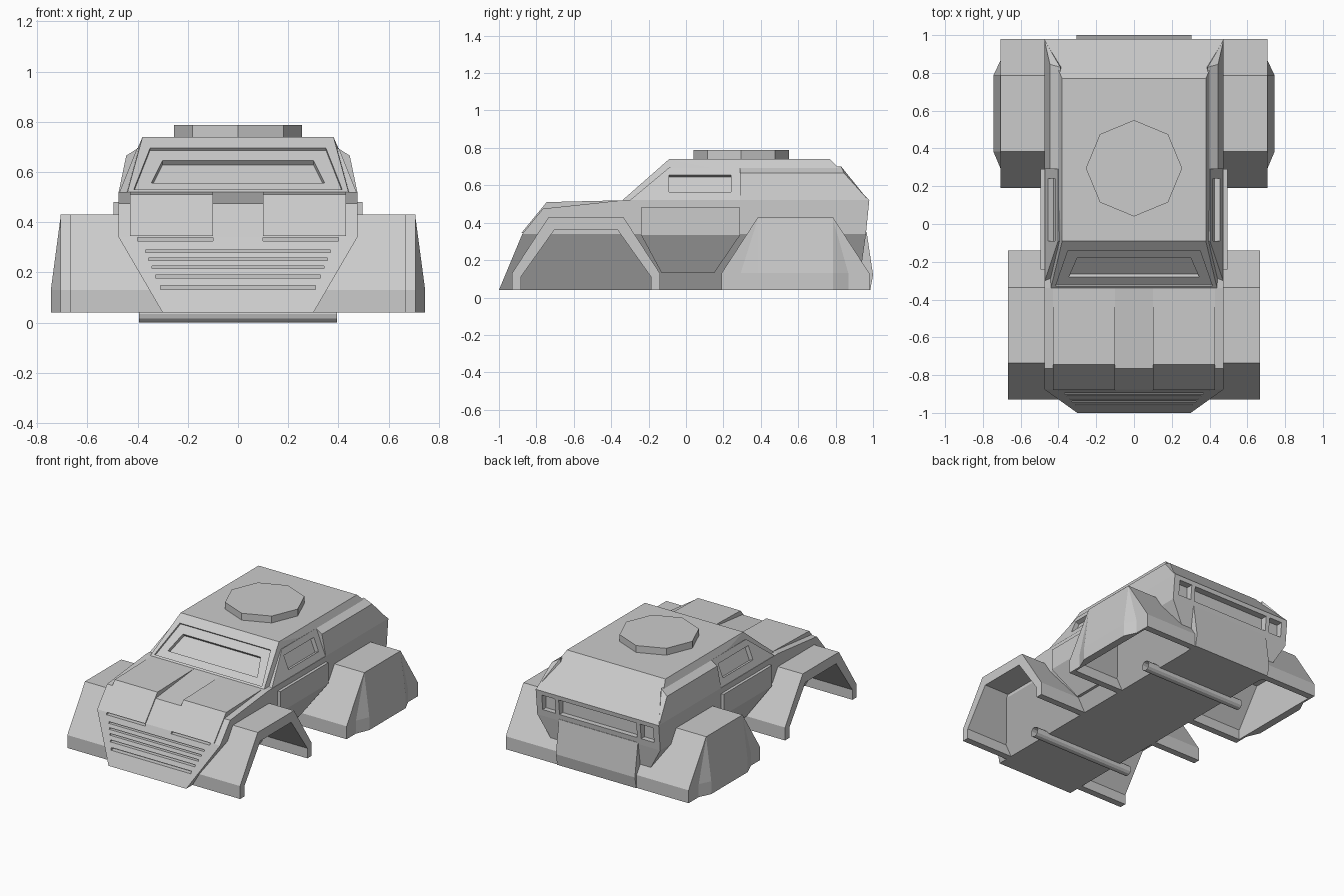
import bpy, bmesh
from mathutils import Vector

if "Cube" in bpy.data.objects:
    bpy.data.objects.remove(bpy.data.objects["Cube"])


def finish(name, bm, mirror=False):
    bmesh.ops.recalc_face_normals(bm, faces=bm.faces[:])
    me = bpy.data.meshes.new(name)
    bm.to_mesh(me)
    bm.free()
    ob = bpy.data.objects.new(name, me)
    bpy.context.collection.objects.link(ob)
    if mirror:
        ob.modifiers.new("mirror", 'MIRROR').use_mirror_merge = False
        bake(ob)
    return ob


def bake(ob):
    bpy.context.view_layer.update()
    dg = bpy.context.evaluated_depsgraph_get()
    me = bpy.data.meshes.new_from_object(ob.evaluated_get(dg))
    ob.modifiers.clear()
    ob.data = me


def hull(name, pts, mirror=False):
    """Convex solid around the points."""
    bm = bmesh.new()
    vs = [bm.verts.new(p) for p in pts]
    r = bmesh.ops.convex_hull(bm, input=vs)
    junk = {v for v in r["geom_interior"] + r["geom_unused"] if isinstance(v, bmesh.types.BMVert)}
    bmesh.ops.delete(bm, geom=list(junk), context='VERTS')
    bmesh.ops.dissolve_limit(bm, angle_limit=0.01, verts=bm.verts[:], edges=bm.edges[:])
    return finish(name, bm, mirror)


def sym(pts):
    return [(s * x, y, z) for x, y, z in pts for s in (1, -1)]


def slab(name, pts, n, out, inn, mirror=False):
    """Flat outline thickened along its normal."""
    n = Vector(n).normalized()
    return hull(name, [Vector(p) + n * d for p in pts for d in (out, -inn)], mirror)


def prism(name, yz, x0, x1, mirror=True):
    """Side profile extruded across x."""
    bm = bmesh.new()
    f = bm.faces.new([bm.verts.new((x0, y, z)) for y, z in yz])
    g = bmesh.ops.extrude_face_region(bm, geom=[f])["geom"]
    for v in g:
        if isinstance(v, bmesh.types.BMVert):
            v.co.x = x1
    return finish(name, bm, mirror)


def cut(ob, cutter):
    m = ob.modifiers.new("cut", 'BOOLEAN')
    m.operation, m.solver, m.object = 'DIFFERENCE', 'EXACT', cutter
    bake(ob)
    bpy.data.objects.remove(cutter)


def box(x0, x1, y0, y1, z0, z1):
    return [(x, y, z) for x in (x0, x1) for y in (y0, y1) for z in (z0, z1)]


# Lower hull
body = hull("lower_body", sym([
    (.30, -1, .04), (.475, -.875, .34), (.475, -.765, .475), (.475, -.34, .52),
    (.475, .98, .52), (.475, .962, .34), (.30, .92, .04)]))

# Grille slots
for z, h in ((.285, .010), (.252, .010), (.220, .010), (.184, .012), (.140, .016)):
    w, y = .252 + .41 * z, -1 + (z - .04) * .417
    cut(body, hull("slot", box(-w, w, y - .05, y + .03, z - h / 2, z + h / 2)))
for x0, x1 in ((.1, .40), (-.40, -.1)):
    cut(body, hull("vent", box(x0, x1, -.95, -.85, .325, .339)))

# Rear window and lamp recesses
for x0, x1 in ((-.30, .30), (.33, .43), (-.43, -.33)):
    cut(body, hull("recess", box(x0, x1, .93, 1.1, .385, .49)))

# Raised hood pads either side of a central channel
prism("hood_pad", [(-.88, .345), (-.745, .51), (-.335, .52), (-.335, .40), (-.80, .345)], .10, .43)

# Cab
cab = hull("cab", sym([(.44, -.34, .52), (.475, .98, .52), (.38, -.09, .74), (.38, .77, .74)]))
WN = (0, -.22, .25)


def on_screen(x, z):
    return (x, -.34 + (z - .52) * 1.136, z)


# Windshield: stepped panel, then the narrow window
for (xb, zb, xt, zt), d in (((.415, .53, .35, .695), .012), ((.345, .565, .30, .655), .035)):
    cut(cab, slab("cutter", [on_screen(*p) for p in ((-xb, zb), (xb, zb), (xt, zt), (-xt, zt))], WN, .05, d))

# Roof hatch
bpy.ops.mesh.primitive_cylinder_add(vertices=8, radius=.255, depth=.05, location=(0, .295, .763))
bpy.context.object.name = "roof_hatch"

# Rear side bulges
hull("side_bulge", [
    (.475, .29, .52), (.445, .29, .665), (.39, .29, .70), (.36, .29, .52),
    (.475, .975, .52), (.445, .845, .665), (.39, .83, .70), (.36, .83, .52)], True)

# Upper doors with window recess
SN = (.175, 0, .07)


def on_side(y, z):
    return (.472 - (z - .52) * .4, y, z)


door = slab("upper_door", [on_side(*p) for p in ((-.30, .52), (-.09, .695), (.29, .695), (.29, .52))], SN, 0, .05)
cut(door, slab("cutter", [on_side(*p) for p in ((-.09, .565), (-.09, .655), (.24, .655), (.24, .565))], SN, .05, .03))
door.modifiers.new("mirror", 'MIRROR')
bake(door)
cut(cab, slab("cutter", [on_side(*p) for p in ((-.09, .565), (-.09, .655), (.24, .655), (.24, .565))],
              SN, .05, .03, True))

# Lower door panels following the body's fold
hull("lower_door", [(x - d, y, z) for d in (0, .05) for x, y, z in (
    (.495, -.24, .48), (.495, .29, .48), (.495, -.24, .335), (.495, .29, .335),
    (.372, -.13, .13), (.372, .15, .13))], True)

# Fenders: arch profile shared front and rear
OUT = [(-.395, .04), (-.395, .13), (-.20, .43), (.20, .43), (.395, .13), (.395, .04)]
INN = [(.348, .04), (.348, .11), (.17, .36), (-.17, .36), (-.348, .11), (-.348, .04)]
for name, yc, x1 in (("front_fender", -.535, .667), ("rear_fender", .585, .705)):
    prism(name, [(y + yc, z) for y, z in OUT + INN], .30, x1)
prism("rear_wheel_cover", [(y + .585, z) for y, z in OUT], .692, .706)
hull("rear_wheel_bulge", [
    (.705, .385, .43), (.705, .785, .43), (.745, .385, .13), (.745, .785, .13),
    (.745, .385, .04), (.745, .785, .04), (.705, .29, .13), (.705, .87, .13),
    (.705, .29, .04), (.705, .87, .04)], True)

# Rear panel
prism("rear_panel", [(.90, .35), (.966, .35), (1.0, .12), (.985, .04), (.90, .04)], -.305, .305, False)

# Open axle tubes
for name, y in (("front_axle", -.535), ("rear_axle", .585)):
    bpy.ops.mesh.primitive_cylinder_add(vertices=12, radius=.035, depth=.79, end_fill_type='NOTHING',
                                        location=(0, y, .035), rotation=(0, 1.5708, 0))
    bpy.context.object.name = name
